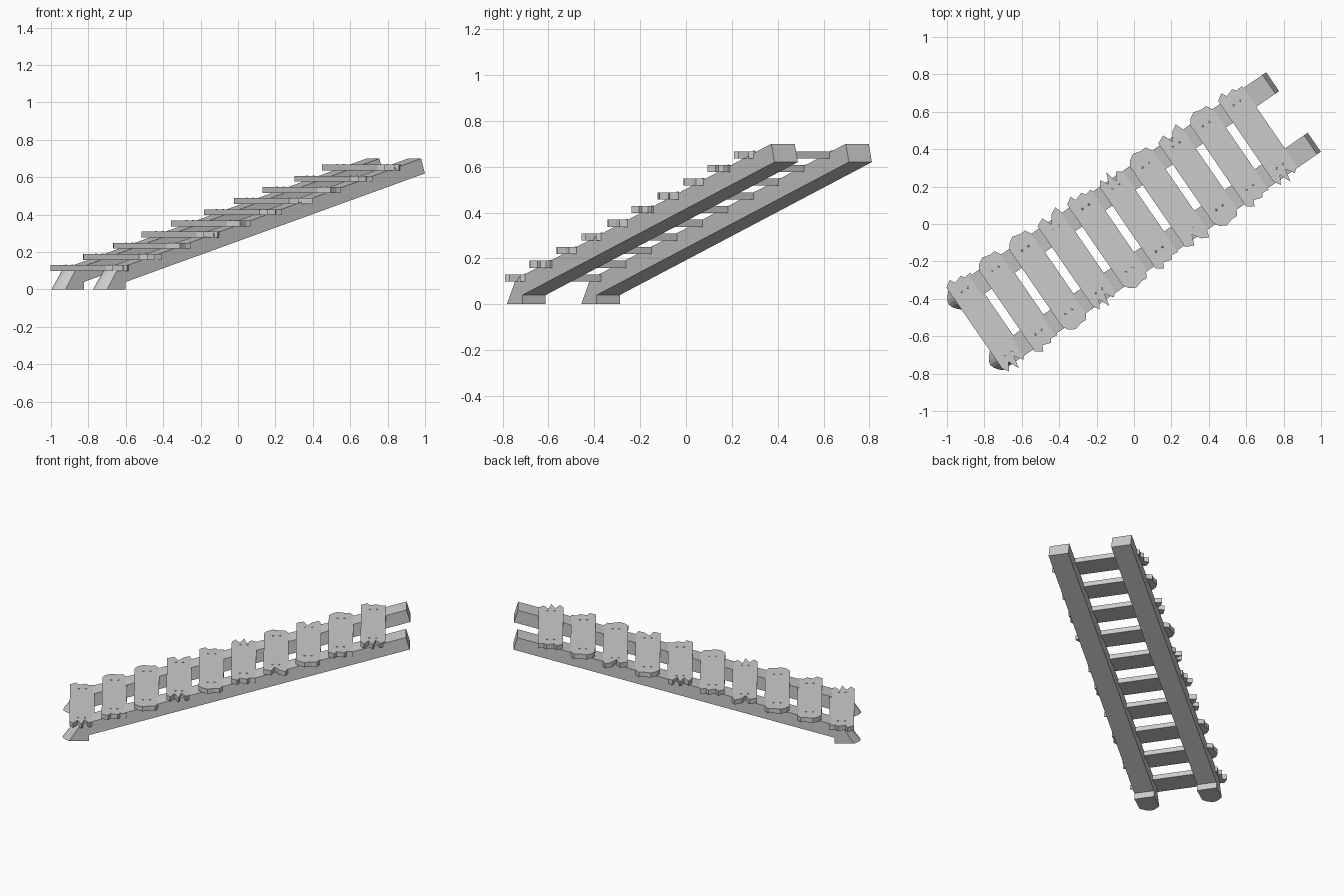
import bpy, bmesh
from math import radians, cos, sin, pi

if "Cube" in bpy.data.objects:
    bpy.data.objects.remove(bpy.data.objects["Cube"])

ANGLE = radians(34.5)
C, S = cos(ANGLE), sin(ANGLE)


def place(u, v, z):
    """Ramp coordinates (along, across, up) to world."""
    return (C * u + S * v, S * u - C * v, z)


def loft(name, sections):
    """Solid through equal-length closed sections, capped at both ends."""
    bm = bmesh.new()
    rings = [[bm.verts.new(place(*p)) for p in sec] for sec in sections]
    n = len(rings[0])
    for a, b in zip(rings, rings[1:]):
        for i in range(n):
            j = (i + 1) % n
            bm.faces.new((a[i], a[j], b[j], b[i]))
    bm.faces.new(rings[0])
    bm.faces.new(rings[-1])
    bmesh.ops.recalc_face_normals(bm, faces=bm.faces)
    mesh = bpy.data.meshes.new(name)
    bm.to_mesh(mesh)
    bm.free()
    obj = bpy.data.objects.new(name, mesh)
    bpy.context.collection.objects.link(obj)
    return obj


# Sloping rails: side profile with a short foot and a rounded lower end
def rail(name, v0, v1):
    sections = []
    for k in range(7):
        t = k / 6
        bulge = 0.04 * sin(pi * t)
        v = v0 + (v1 - v0) * t
        profile = [(-1.02 - bulge, 0), (-0.90, 0), (-0.90, 0.04),
                   (1.042, 0.62), (1.018, 0.70), (-0.95 - bulge, 0.11 - bulge * 0.3)]
        sections.append([(u, v, z) for u, z in profile])
    loft(name, sections)


rail("back_rail", -0.268, -0.146)
rail("front_rail", 0.124, 0.2475)

# Broken plank ends: (position across the plank, distance cut back)
ENDS = {
    "A": [(-1, .05), (-.75, .02), (-.3, 0), (.3, .012), (.7, .01), (1, .05)],
    "B": [(-1, .05), (-.7, .015), (-.35, .06), (0, 0), (.2, .07), (.6, .025), (1, .05)],
    "C": [(-1, .03), (-.4, .01), (-.1, .065), (.3, .02), (.8, 0), (1, .045)],
    "D": [(-1, .025), (-.5, 0), (-.3, .03), (.3, .015), (.5, .035), (1, .03)],
}
FRONT = "BDABADCADB"
BACK = "DAACDBACAD"
HALF, THICK = 0.075, 0.031

# Planks, each held by a pair of nails on each rail
for i in range(10):
    uc = -0.944 + 0.1958 * i
    z = 0.099 + 0.0597 * i
    outline = [(uc + HALF * a, 0.287 - cut) for a, cut in ENDS[FRONT[i]]]
    outline += [(uc + HALF * a, -0.312 + cut) for a, cut in reversed(ENDS[BACK[i]])]
    loft(f"plank_{i + 1}", [[(u, v, h) for u, v in outline] for h in (z, z + THICK)])

    for side, v in (("back", -0.222), ("front", 0.188)):
        for k, du in enumerate((-0.021, 0.021)):
            secs = [[(uc + du + r * cos(q * pi / 2), v + r * sin(q * pi / 2), z + THICK + h)
                     for q in range(4)] for r, h in ((0.008, -0.003), (0.005, 0.003))]
            loft(f"nail_{i + 1}_{side}_{k + 1}", secs)
